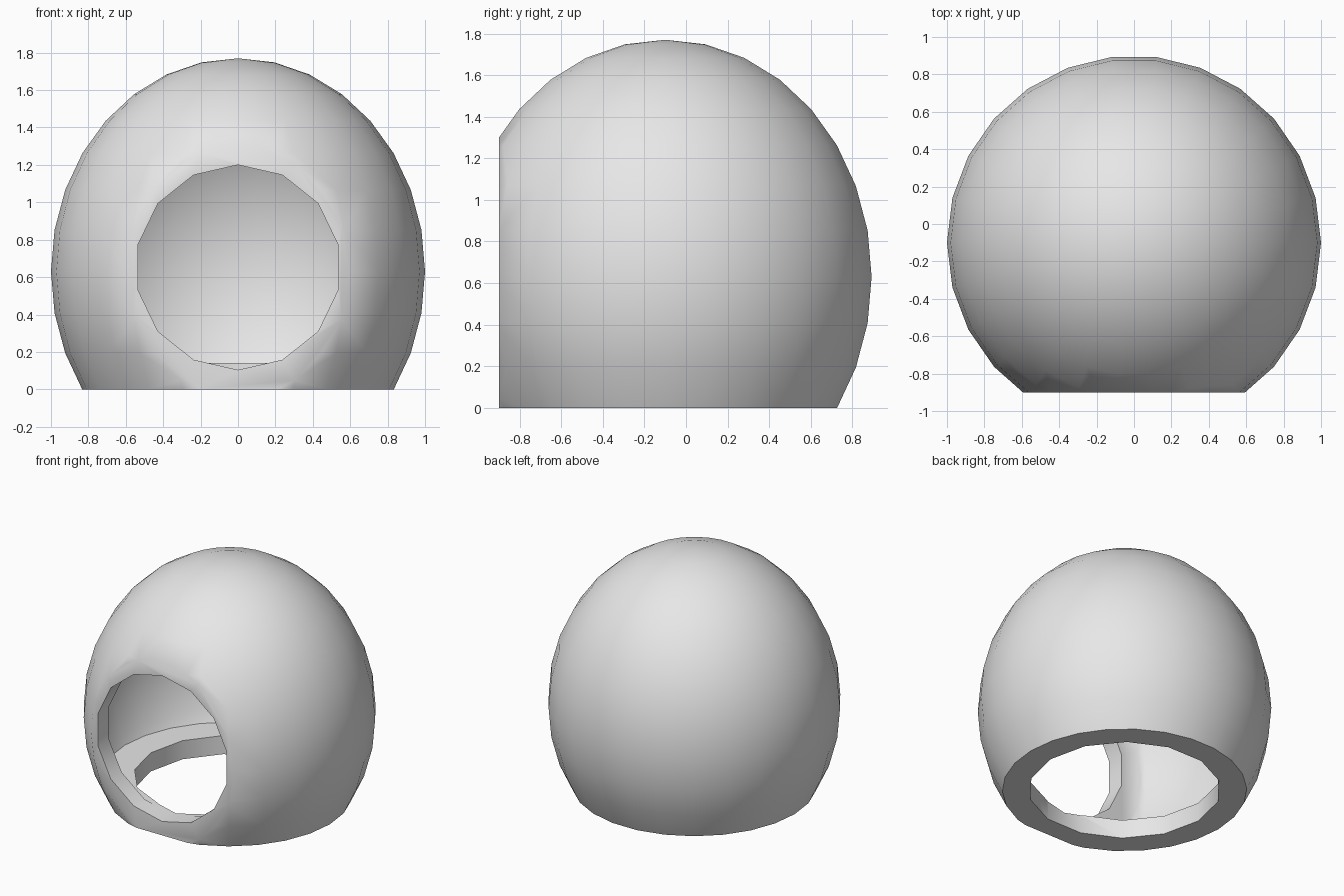
import bpy, bmesh
from math import radians
from mathutils import Matrix, Vector

cube = bpy.data.objects.get("Cube")
if cube:
    bpy.data.objects.remove(cube, do_unlink=True)

CENTRE = Vector((0, -0.1, 0.63))
grey = bpy.data.materials.new("helmet_grey")
grey.use_nodes = True
grey.diffuse_color = (0.8, 0.8, 0.8, 1)
grey.node_tree.nodes["Principled BSDF"].inputs["Base Color"].default_value = (0.8, 0.8, 0.8, 1)


def add_object(name, bm):
    bmesh.ops.recalc_face_normals(bm, faces=bm.faces)
    mesh = bpy.data.meshes.new(name)
    bm.to_mesh(mesh)
    bm.free()
    mesh.materials.append(grey)
    obj = bpy.data.objects.new(name, mesh)
    bpy.context.collection.objects.link(obj)
    return obj


def cut_dome(name, scale, front, floor):
    """Tall sphere with its front and bottom sliced flat and capped."""
    bm = bmesh.new()
    bmesh.ops.create_uvsphere(bm, u_segments=26, v_segments=16, radius=scale)
    if max(v.co.x for v in bm.verts) < scale * 0.999:
        bmesh.ops.rotate(bm, verts=bm.verts, matrix=Matrix.Rotation(radians(90), 3, "Z"))
    bmesh.ops.scale(bm, verts=bm.verts, vec=(1, 1, 1.14))
    bmesh.ops.translate(bm, verts=bm.verts, vec=CENTRE)
    for point, normal in (((0, front, 0), (0, -1, 0)), ((0, 0, floor), (0, 0, -1))):
        cut = bmesh.ops.bisect_plane(bm, geom=bm.verts[:] + bm.edges[:] + bm.faces[:],
                                     plane_co=point, plane_no=normal, clear_outer=True)
        edges = [e for e in cut["geom_cut"] if isinstance(e, bmesh.types.BMEdge)]
        bmesh.ops.holes_fill(bm, edges=edges, sides=0)
    return add_object(name, bm)


def hole_cutter(name, radius, depth, place, axis):
    bm = bmesh.new()
    bmesh.ops.create_cone(bm, cap_ends=True, segments=14, radius1=radius, radius2=radius,
                          depth=depth, matrix=Matrix.Translation(place)
                          @ Matrix.Rotation(radians(90), 4, axis))
    return add_object(name, bm)


# Outer dome, then the hollow, face opening and neck opening
helmet = cut_dome("helmet_shell", 1.0, -0.9, 0)
cutters = [
    cut_dome("cavity_cutter", 0.975, -0.77, 0.14),
    hole_cutter("face_opening_cutter", 0.548, 0.6, (0, -0.95, 0.652), "X"),
    hole_cutter("neck_opening_cutter", 0.655, 0.6, (0, -0.1, -0.05), "Z"),
]
for cutter in cutters:
    cutter.hide_render = True
    mod = helmet.modifiers.new(cutter.name, "BOOLEAN")
    mod.operation = "DIFFERENCE"
    mod.solver = "EXACT"
    mod.object = cutter

# Bake the cuts and remove the cutters
bpy.context.view_layer.update()
baked = bpy.data.meshes.new_from_object(
    helmet.evaluated_get(bpy.context.evaluated_depsgraph_get()))
helmet.modifiers.clear()
helmet.data = baked
baked.materials.clear()
baked.materials.append(grey)
for poly in baked.polygons:
    poly.material_index = 0
for cutter in cutters:
    bpy.data.objects.remove(cutter, do_unlink=True)

# Soft dome, crisp opening edges
bpy.ops.object.select_all(action="DESELECT")
helmet.select_set(True)
bpy.context.view_layer.objects.active = helmet
bpy.ops.object.shade_smooth_by_angle(angle=radians(45))
